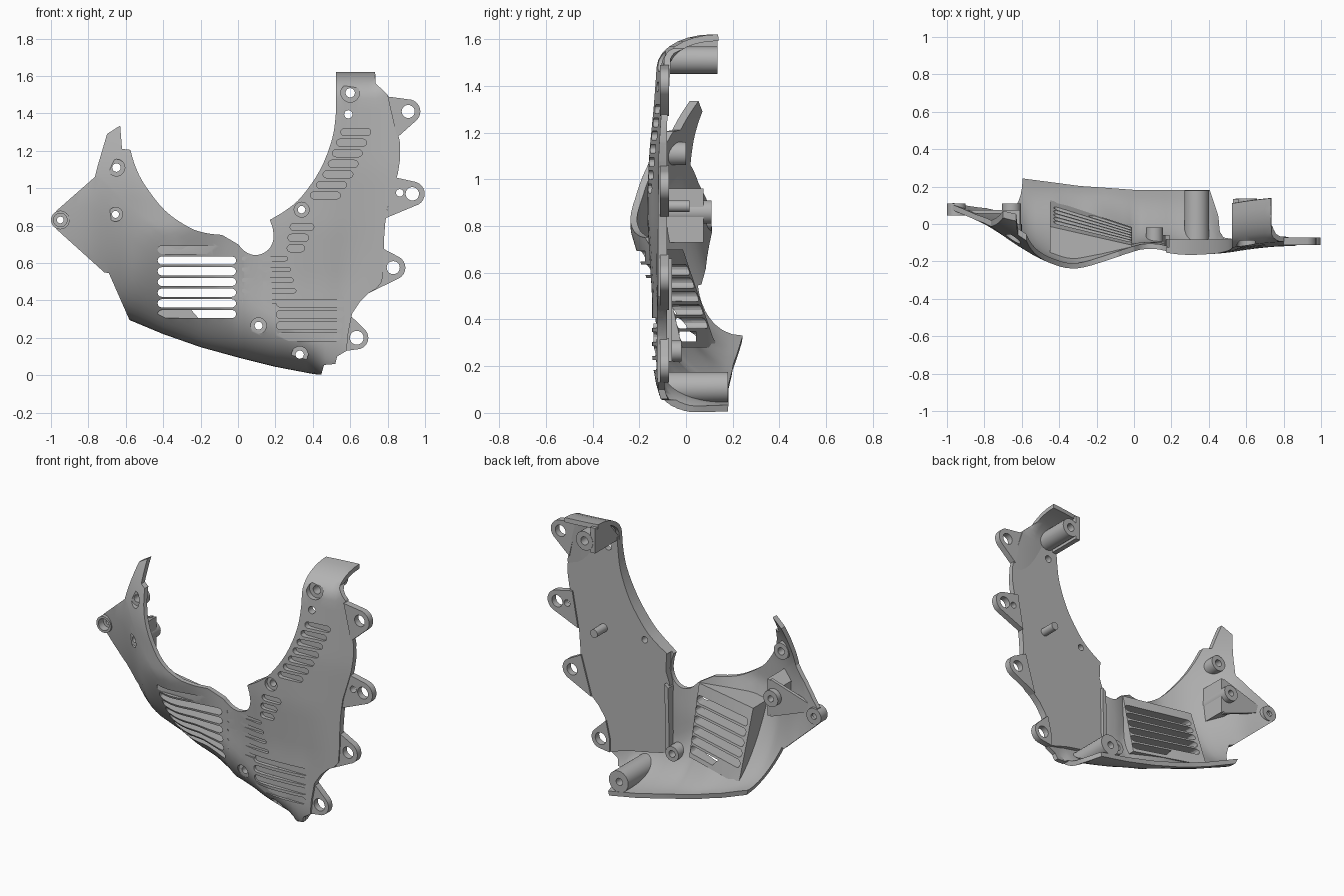
import bpy, bmesh, math

cube = bpy.data.objects.get("Cube")
if cube:
    bpy.data.objects.remove(cube, do_unlink=True)

TONE = (0.45, 0.45, 0.45, 1)
grey = bpy.data.materials.new("satin_grey")
grey.use_nodes = True
grey.diffuse_color = TONE
grey.node_tree.nodes["Principled BSDF"].inputs["Base Color"].default_value = TONE


# ---- surface definition ----
def clamp(v):
    return min(1, max(0, v))


def lerp(table, x):
    if x <= table[0][0]:
        return table[0][1]
    for (a, va), (b, vb) in zip(table, table[1:]):
        if x <= b:
            return va + (vb - va) * (x - a) / (b - a)
    return table[-1][1]


def soft(table, x, w=0.05):
    return sum(lerp(table, x + k * w) for k in (-1, -0.5, 0, 0.5, 1)) / 5


FRONT = [(-1, .08), (-.8, .0), (-.6, -.13), (-.5, -.19), (-.35, -.245), (-.2, -.22),
         (0, -.15), (.1, -.137), (.2, -.16), (.3, -.167), (.5, -.155), (.6, -.137),
         (.75, -.12), (1, -.115)]
BOTTOM = [(-.8, .38), (-.58, .295), (-.4, .22), (-.2, .15), (0, .095), (.2, .045), (.42, .003)]
BACK = [(-.6, .24), (-.3, .2), (0, .18), (.4, .18), (.47, -.04), (.6, -.08)]
ROLL = [(-.75, .7), (-.6, .6), (-.3, .48), (.1, .3), (.4, .2)]


def surf(x, z):
    """Depth of the outer skin at a given x and z."""
    y = soft(FRONT, x)
    if x < 0:
        y += .85 * max(0, z - .95) ** 2 + .3 * max(0, .78 - z) * clamp((-.14 - y) / .08)
    else:
        y += .025 * clamp((z - 1.1) / .4) + .02 * clamp((.8 - z) / .3) * clamp((-.125 - y) / .02)
    s = clamp(1 - (z - lerp(BOTTOM, x)) / lerp(ROLL, x))
    y += (lerp(BACK, x) - y) * (1 - math.sqrt(1 - s * s))
    if x > .45:
        s = clamp((z - 1.48) / .14)
        y += .235 * (1 - math.sqrt(1 - s * s)) * clamp((.79 - x) / .05)
    return y


def behind(x, z):
    return surf(x, z) + .012


# ---- mesh helpers ----
def finish(bm, name):
    me = bpy.data.meshes.new(name)
    bm.to_mesh(me)
    bm.free()
    ob = bpy.data.objects.new(name, me)
    bpy.context.collection.objects.link(ob)
    me.materials.append(grey)
    return ob


def add_prism(bm, pts, y0, y1):
    """Prism from an x-z outline; y0 may be a depth function."""
    f = y0 if callable(y0) else (lambda x, z: y0)
    a = [bm.verts.new((x, f(x, z), z)) for x, z in pts]
    b = [bm.verts.new((x, y1, z)) for x, z in pts]
    faces = [bm.faces.new(a), bm.faces.new(b[::-1])]
    for i in range(len(a)):
        j = (i + 1) % len(a)
        faces.append(bm.faces.new((a[j], a[i], b[i], b[j])))
    bmesh.ops.recalc_face_normals(bm, faces=faces)


def prism(name, pts, y0, y1):
    bm = bmesh.new()
    add_prism(bm, pts, y0, y1)
    return finish(bm, name)


def circle(x, z, r, n=24):
    return [(x + r * math.cos(2 * math.pi * i / n), z + r * math.sin(2 * math.pi * i / n)) for i in range(n)]


def stadium(x0, x1, z, h):
    r = h / 2
    arc = [math.pi * (i / 6 - .5) for i in range(7)]
    return ([(x1 - r + r * math.cos(a), z + r * math.sin(a)) for a in arc]
            + [(x0 + r - r * math.cos(a), z - r * math.sin(a)) for a in arc])


def smooth(pts, n=4):
    """Rounded path through a few points."""
    ext = [pts[0]] + pts + [pts[-1]]
    out = []
    for a, b, c, d in zip(ext, ext[1:], ext[2:], ext[3:]):
        for t in (k / n for k in range(n)):
            out.append(tuple(q + .5 * t * (r - p + t * (2 * p - 5 * q + 4 * r - s + t * (3 * (q - r) + s - p)))
                             for p, q, r, s in zip(a, b, c, d)))
    return out + [pts[-1]]


def hull(pts):
    """Convex outline around a set of points."""
    pts = sorted(pts)

    def half(seq):
        out = []
        for p in seq:
            while len(out) > 1 and ((out[-1][0] - out[-2][0]) * (p[1] - out[-2][1])
                                    - (out[-1][1] - out[-2][1]) * (p[0] - out[-2][0])) <= 0:
                out.pop()
            out.append(p)
        return out[:-1]
    return half(pts) + half(pts[::-1])


def grid(columns):
    bm = bmesh.new()
    rows = [[bm.verts.new((x, surf(x, z) + d, z)) for x, z, d in col] for col in columns]
    for p, q in zip(rows, rows[1:]):
        for k in range(len(p) - 1):
            bm.faces.new((p[k], q[k], q[k + 1], p[k + 1]))
    return bm


def bake(ob):
    dg = bpy.context.evaluated_depsgraph_get()
    me = bpy.data.meshes.new_from_object(ob.evaluated_get(dg))
    ob.modifiers.clear()
    ob.data = me


def boolean(ob, tool, op):
    m = ob.modifiers.new("cut", 'BOOLEAN')
    m.operation, m.object, m.solver, m.use_self = op, tool, 'EXACT', op == 'DIFFERENCE'
    bake(ob)


# ---- curved skin trimmed to its outline ----
edge = smooth([(.80, 1.5), (.865, 1.25), (.855, 1.08), (.80, .9), (.78, .72), (.77, .5),
               (.70, .44), (.61, .33), (.58, .13)], 2)
ring = smooth([(.17, .83), (.26, .885), (.34, .955), (.44, 1.1), (.505, 1.27), (.525, 1.42)])
arc = smooth([(-.575, 1.205), (-.55, 1.12), (-.5, 1.02), (-.39, .88), (-.26, .79), (-.17, .76), (-.085, .75)])
notch = smooth([(0, .7), (.04, .66), (.085, .643), (.13, .65), (.17, .68), (.19, .73), (.185, .79)])
outline = ([(-.58, .2), (-.58, .295), (-.69, .545), (-.715, .55), (-.97, .78), (-.97, .88),
            (-.765, 1.06), (-.75, 1.12), (-.70, 1.29), (-.63, 1.335), (-.62, 1.21)]
           + arc + notch + ring + [(.525, 1.65), (.732, 1.65), (.736, 1.56)] + edge
           + [(.53, .1), (.52, .06), (.46, .055), (.43, -.05), (.2, -.05)])
cols = []
for i in range(58):
    x = -1 + 1.9 * i / 57
    zb, h = lerp(BOTTOM, x), lerp(ROLL, x)
    zs = [zb + h * (1 - math.cos(math.pi / 2 * k / 12)) for k in range(13)]
    zs += [zb + h + (1.48 - zb - h) * k / 22 for k in range(1, 23)]
    zs += [1.48 + .14 * math.sin(math.pi / 2 * k / 7) for k in range(1, 8)]
    cols.append([(x, z, 0) for z in zs])
skin = finish(grid(cols), "outer_skin")
solid = skin.modifiers.new("thickness", 'SOLIDIFY')
solid.thickness, solid.offset = .028, -1
bake(skin)
trim = prism("trim_tool", outline, -.6, .6)
boolean(skin, trim, 'INTERSECT')
bpy.data.objects.remove(trim, do_unlink=True)
parts = [skin]

# ---- flat backing plate and mounting tabs ----
parts.append(prism("backing_plate", [(.17, .23), (.17, .66), (.195, .73), (.19, .84)] + ring[1:]
                   + [(.527, 1.47), (.73, 1.49)] + edge + [(.45, .17), (.3, .2)], behind, -.082))
TABS = [(.91, 1.41, .065, .035, (.8, 1.49), (.85, 1.27)),
        (.932, .97, .066, .036, (.83, 1.06), (.79, .84)),
        (.83, .575, .065, .035, (.77, .68), (.70, .44)),
        (.635, .2, .062, .037, (.6, .32), (.575, .13))]
holes = []
for i, (x, z, r, hole, a, b) in enumerate(TABS):
    parts.append(prism(f"mounting_tab_{i + 1}", hull(circle(x, z, r) + [a, b]), -.112, -.073))
    holes.append((x, z, hole))
parts.append(prism("right_side_tab", circle(-.95, .83, .05), .045, .11))

# ---- vent box with a sloping back ----
cols = [[(-.45 + .44 * i / 10, .28 + .42 * k / 10, .012) for k in range(11)] for i in range(11)]
bm = grid(cols)
ext = bmesh.ops.extrude_face_region(bm, geom=bm.faces[:])
for v in [g for g in ext["geom"] if isinstance(g, bmesh.types.BMVert)]:
    u, w = -v.co.x / .45, (v.co.z - .28) / .44
    v.co.y = max(v.co.y + .02, -.02 + .15 * u - w * (.1 + .05 * u))
bmesh.ops.recalc_face_normals(bm, faces=bm.faces[:])
parts.append(finish(bm, "vent_box"))

# ---- rear posts and brackets ----
for name, x, z, r, y1 in [("lower_post", .335, .11, .066, .18), ("small_post", .11, .265, .045, -.02),
                          ("top_post", .6, 1.51, .058, .135), ("upper_right_post", -.65, 1.11, .05, .0),
                          ("middle_right_post", -.655, .86, .05, .11)]:
    parts.append(prism(name, circle(x, z, r), behind, y1))
parts.append(prism("hood_wall", [(.528, 1.45), (.56, 1.45), (.56, 1.605), (.528, 1.605)], behind, .134))
parts.append(prism("locating_pin", circle(.62, .885, .025), -.09, .015))
parts.append(prism("bracket_block", [(-.7, .77), (-.61, .73), (-.61, .96), (-.7, .93)], behind, .075))
parts.append(prism("bracket_web", [(-.92, .84), (-.63, .73), (-.63, .96), (-.92, .87)], .055, .075))
parts.append(prism("inner_rib", [(.155, .22), (.18, .22), (.19, .66), (.165, .64)], behind, -.06))

# ---- cutters: screw holes, vents and grooves ----
bm = bmesh.new()
holes += [(.865, .975, .02), (.59, 1.395, .022)]
for x, z, r in [(.6, 1.51, .05), (.34, .885, .04), (-.65, 1.11, .045), (-.655, .86, .038),
                (-.95, .83, .036), (.11, .265, .042), (.33, .11, .044)]:
    add_prism(bm, circle(x, z, r), -.5, surf(x, z) + .02)
    holes.append((x, z, r * .5))
for x, z, r in holes:
    add_prism(bm, circle(x, z, r, 20), -.55, .5)
for k in range(7):
    z = .327 + .0572 * k
    through = 0 < k < 6
    add_prism(bm, stadium(-.43, -.01, z, .044), -.52, .52 if through else surf(-.4, z) + .015)
    if through:
        add_prism(bm, stadium(.02, .34 - .015 * k, z + .01, .022), -.51, surf(.18, z) + .008)
for k in range(4):
    z = .385 - .06 * k
    add_prism(bm, stadium(.205, .575 - .008 * k, z, .042), -.53, surf(.4, z) + .02)
for k in range(12):
    z = 1.3 - .0565 * k
    x0 = lerp([(.6, .27), (.7, .26), (.8, .28), (.95, .38), (1.1, .47), (1.3, .55)], z)
    length = .16 if z > .9 else .16 - .3 * (.9 - z)
    if abs(z - .885) > .06:
        add_prism(bm, stadium(x0, x0 + length, z, .038), -.54, surf(x0 + .06, z) + .024)
tool = finish(bm, "cut_tool")
tool.hide_render = True
for ob in parts:
    if ob.name not in ("locating_pin", "inner_rib"):
        boolean(ob, tool, 'DIFFERENCE')
bpy.data.objects.remove(tool, do_unlink=True)

# ---- smooth shading with crisp edges ----
for ob in parts:
    bpy.ops.object.select_all(action='DESELECT')
    ob.select_set(True)
    bpy.context.view_layer.objects.active = ob
    bpy.ops.object.shade_smooth_by_angle(angle=math.radians(30))
